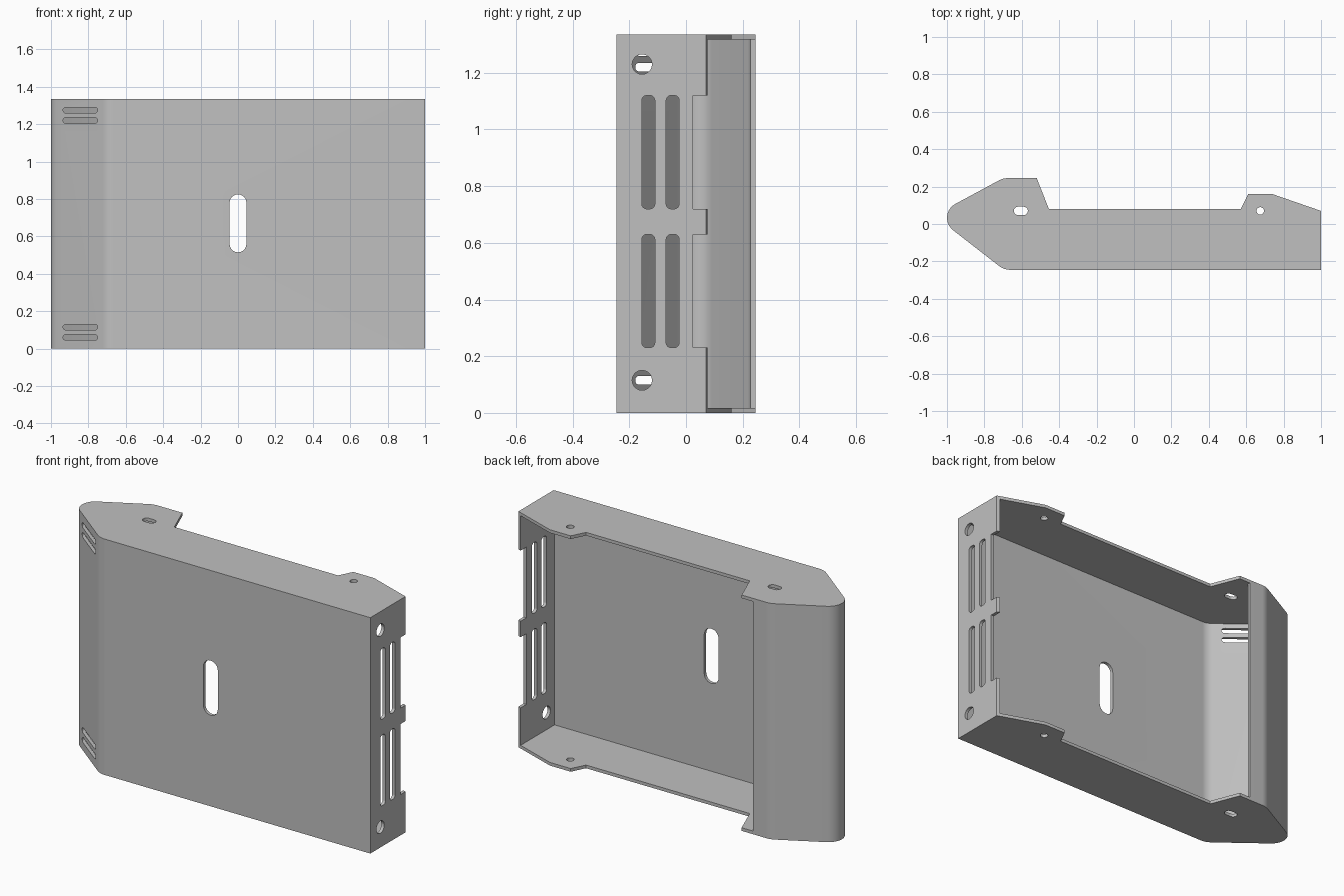
import bpy
import bmesh
import math
from mathutils import Vector

if "Cube" in bpy.data.objects:
    bpy.data.objects.remove(bpy.data.objects["Cube"], do_unlink=True)

H, T, Y = 1.335, 0.018, 0.245   # height, sheet thickness, half depth

grey = bpy.data.materials.new("sheet_grey")
grey.use_nodes = True
grey.diffuse_color = (0.53, 0.53, 0.53, 1)
grey.node_tree.nodes["Principled BSDF"].inputs["Base Color"].default_value = grey.diffuse_color


def fillet(corners, steps=10):
    """Round each (x, y, radius) corner of a closed outline."""
    out, n = [], len(corners)
    for i, (x, y, r) in enumerate(corners):
        p = Vector((x, y))
        if r <= 0:
            out.append(p)
            continue
        a = (Vector(corners[i - 1][:2]) - p).normalized()
        b = (Vector(corners[(i + 1) % n][:2]) - p).normalized()
        half = a.angle(b) / 2
        centre = p + (a + b).normalized() * (r / math.sin(half))
        start = p + a * (r / math.tan(half)) - centre
        end = p + b * (r / math.tan(half)) - centre
        turn = math.atan2(start.x * end.y - start.y * end.x, start.dot(end))
        for k in range(steps + 1):
            t = turn * k / steps
            c, s = math.cos(t), math.sin(t)
            out.append(centre + Vector((c * start.x - s * start.y, s * start.x + c * start.y)))
    return out


def slot(u, v, w, h, r=None):
    """Outline of a rounded slot centred on (u, v)."""
    r = min(w, h) * 0.499 if r is None else r
    return fillet([(u + sx * w / 2, v + sy * h / 2, r)
                   for sx, sy in ((-1, -1), (1, -1), (1, 1), (-1, 1))], 6)


def add_prism(bm, outline, axis, lo, hi):
    """Extrude an outline along an axis from lo to hi."""
    place = {"x": lambda p, d: (d, p.x, p.y),
             "y": lambda p, d: (p.x, d, p.y),
             "z": lambda p, d: (p.x, p.y, d)}[axis]
    rings = [[bm.verts.new(place(p, d)) for p in outline] for d in (lo, hi)]
    n = len(outline)
    faces = [bm.faces.new(rings[0]), bm.faces.new(rings[1][::-1])]
    for i in range(n):
        j = (i + 1) % n
        faces.append(bm.faces.new((rings[0][j], rings[0][i], rings[1][i], rings[1][j])))
    bmesh.ops.recalc_face_normals(bm, faces=faces)


def make(name, prisms):
    bm = bmesh.new()
    for prism in prisms:
        add_prism(bm, *prism)
    mesh = bpy.data.meshes.new(name)
    bm.to_mesh(mesh)
    bm.free()
    mesh.materials.append(grey)
    ob = bpy.data.objects.new(name, mesh)
    bpy.context.collection.objects.link(ob)
    return ob


# Outer shape: long front, rounded nose at the right end, two ears at the back
outline = fillet([
    (1, 0.07, 0), (0.74, 0.16, 0), (0.61, 0.16, 0), (0.57, 0.08, 0),
    (-0.455, 0.08, 0), (-0.52, Y, 0), (-0.70, Y, 0.1),
    (-1.069, 0.046, 0.084), (-0.695, -Y, 0.1), (1, -Y, 0)])
shell = make("enclosure_shell", [(outline, "z", 0, H)])

# Hollow: the nose path moved inward by the sheet thickness, open at the back
front_n = Vector((0.291, 0.374)).normalized() * T
back_n = Vector((0.199, -0.369)).normalized() * T


def inset_corner(p, n1, n2):
    """Move a corner so both adjoining walls shift by their normals."""
    m = (n1 + n2).normalized()
    return Vector(p) + m * (T * T / m.dot(n1))


nose = inset_corner((-1.069, 0.046), front_n, back_n)
front = inset_corner((-0.695, -Y), front_n, Vector((0, T)))
back = inset_corner((-0.70, Y), back_n, Vector((0, -T)))
cavity = fillet([
    (1 - T, 0.5, 0), (-0.59, 0.5, 0), (-0.59, Y - T, 0), (*back, 0.1 - T),
    (*nose, 0.084 - T), (*front, 0.1 - T), (1 - T, T - Y, 0)])
cavity_cutter = make("cavity_cutter", [(cavity, "z", T, H - T)])

# Openings
holes = [
    (slot(0, 0.67, 0.09, 0.31), "y", -0.4, -0.1),            # front slot
    (slot(-0.605, 0.07, 0.075, 0.045), "z", -0.1, H + 0.1),  # ear slot
    (slot(0.675, 0.07, 0.04, 0.04), "z", -0.1, H + 0.1),     # ear hole
]
for z in (0.06, 0.115, H - 0.115, H - 0.06):                 # nose vents
    holes.append((slot(-0.843, z, 0.185, 0.03), "y", -0.4, 0))
for z in (0.115, H - 0.105):                                 # end wall round holes
    holes.append((slot(-0.155, z, 0.07, 0.07), "x", 0.9, 1.1))
for z in (0.43, 0.92):                                       # end wall vents and notches
    for y in (-0.133, -0.047):
        holes.append((slot(y, z, 0.046, 0.4, 0.018), "x", 0.9, 1.1))
    holes.append((slot(0.125, z, 0.2, 0.4, 0), "x", 0.9, 1.1))
hole_cutter = make("hole_cutter", holes)

bpy.ops.object.select_all(action="DESELECT")
bpy.context.view_layer.objects.active = shell
shell.select_set(True)
for cutter in (cavity_cutter, hole_cutter):
    cutter.hide_render = True
    mod = shell.modifiers.new(cutter.name, "BOOLEAN")
    mod.operation = "DIFFERENCE"
    mod.solver = "EXACT"
    mod.object = cutter
    bpy.ops.object.modifier_apply(modifier=mod.name)
    bpy.data.objects.remove(cutter, do_unlink=True)
bpy.ops.object.shade_smooth_by_angle(angle=math.radians(30))
